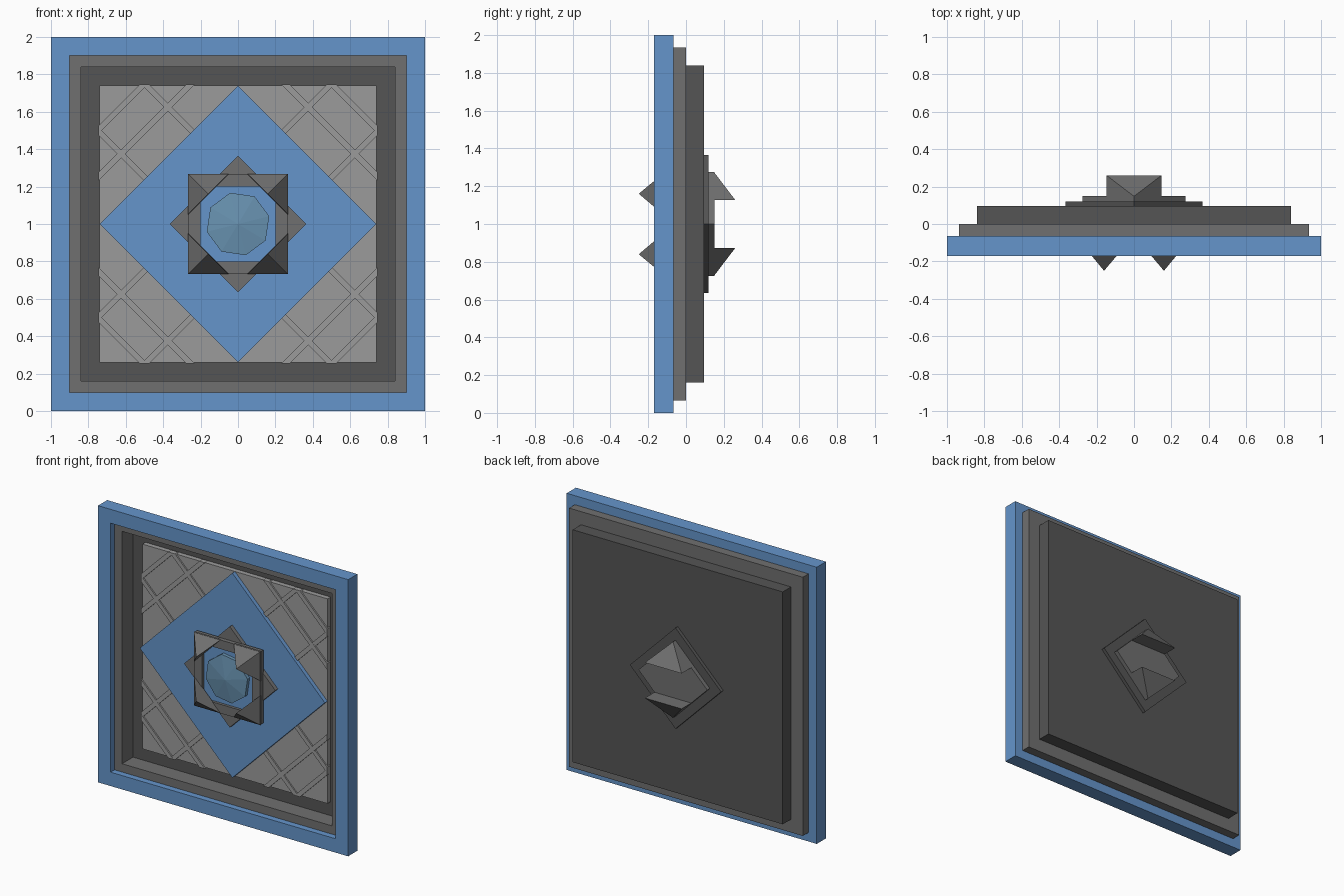
import bpy, bmesh, math

if "Cube" in bpy.data.objects:
    bpy.data.objects.remove(bpy.data.objects["Cube"])


def mat(name, c):
    m = bpy.data.materials.new(name)
    m.diffuse_color = (*c, 1)
    m.use_nodes = True
    m.node_tree.nodes["Principled BSDF"].inputs["Base Color"].default_value = m.diffuse_color
    return m


BLUE = mat("blue", (0.13, 0.30, 0.60))
GEM = mat("gem_blue", (0.14, 0.29, 0.44))
LIGHT = mat("light_grey", (0.33, 0.33, 0.33))
MID = mat("mid_grey", (0.16, 0.16, 0.16))
DARK = mat("dark_grey", (0.09, 0.09, 0.09))


def finish(name, bm, m):
    bmesh.ops.recalc_face_normals(bm, faces=bm.faces)
    me = bpy.data.meshes.new(name)
    bm.to_mesh(me)
    bm.free()
    me.materials.append(m)
    ob = bpy.data.objects.new(name, me)
    ob.location.z = 1
    bpy.context.collection.objects.link(ob)
    return ob


def add_prism(bm, pts, y0, y1):
    """Outline in x/z, extruded along y."""
    a = [bm.verts.new((x, y0, z)) for x, z in pts]
    b = [bm.verts.new((x, y1, z)) for x, z in pts]
    bm.faces.new(a)
    bm.faces.new(b[::-1])
    for i in range(len(pts)):
        j = (i + 1) % len(pts)
        bm.faces.new((a[i], a[j], b[j], b[i]))


def plate(name, pts, y0, y1, m):
    bm = bmesh.new()
    add_prism(bm, pts, y0, y1)
    return finish(name, bm, m)


def ngon(n, r, start):
    return [(r * math.cos(start + 2 * math.pi * i / n),
             r * math.sin(start + 2 * math.pi * i / n)) for i in range(n)]


def square(h):
    return [(-h, -h), (h, -h), (h, h), (-h, h)]


def diamond(r):
    return ngon(4, r, 0)


def ring(name, outer, inner, y0, y1, m):
    """Square frame with a square opening."""
    bm = bmesh.new()
    loops = [[bm.verts.new((x, y, z)) for x, z in square(h)]
             for h, y in ((outer, y0), (outer, y1), (inner, y1), (inner, y0))]
    for k in range(4):
        p, q = loops[k], loops[(k + 1) % 4]
        for i in range(4):
            j = (i + 1) % 4
            bm.faces.new((p[i], p[j], q[j], q[i]))
    return finish(name, bm, m)


# stepped frame and solid back
ring("outer_frame", 1.0, 0.9, -0.17, -0.065, BLUE)
ring("middle_frame", 0.935, 0.84, -0.125, 0.0, MID)
plate("back_board", square(0.84), 0.0, 0.095, DARK)
plate("front_panel", square(0.74), -0.035, 0.0, LIGHT)

# raised lattice in the four panel corners
H, W = 0.745, 0.022
bars = []
for s in (1.0, 1.25):
    a, b = s - W, s + W
    bars.append([(H, a - H), (H, b - H), (b - H, H), (a - H, H)])
a, b, s = 0.25 - W, 0.25 + W, 0.73
side = [(H, H - a), (H, H - b), ((s + b) / 2, (s - b) / 2), ((s + a) / 2, (s - a) / 2)]
bars += [side, [(z, x) for x, z in side]]
bm = bmesh.new()
for sx in (-1, 1):
    for sz in (-1, 1):
        for k, pts in enumerate(bars):
            add_prism(bm, [(x * sx, z * sz) for x, z in pts],
                      -0.046 if k < 2 else -0.045, -0.01)
finish("lattice", bm, LIGHT)

# large diamond with the layered star on it
plate("large_diamond", diamond(0.74), -0.065, -0.002, BLUE)
plate("star_diamond", diamond(0.365), -0.095, -0.06, MID)
ring("star_square", 0.265, 0.2, -0.125, -0.09, MID)
plate("star_floor", square(0.202), -0.105, -0.09, BLUE)

# pointed claws at the star square corners
bm = bmesh.new()
for sx in (-1, 1):
    for sz in (-1, 1):
        c, p, q, t, = [bm.verts.new((x * sx, y, z * sz)) for x, y, z in (
            (0.268, -0.12, 0.268), (0.268, -0.12, 0.05),
            (0.05, -0.12, 0.268), (0.16, -0.25, 0.16))]
        for f in ((c, p, q), (c, p, t), (c, q, t), (p, q, t)):
            bm.faces.new(f)
finish("star_claws", bm, MID)

# faceted eight-sided gem
bm = bmesh.new()
outline = ngon(8, 0.172, math.radians(14))
base = [bm.verts.new((x, -0.1, z)) for x, z in outline]
rim = [bm.verts.new((x, -0.13, z)) for x, z in outline]
tip = bm.verts.new((0, -0.15, 0))
bm.faces.new(base)
for i in range(8):
    j = (i + 1) % 8
    bm.faces.new((base[i], base[j], rim[j], rim[i]))
    bm.faces.new((rim[i], rim[j], tip))
finish("gem", bm, GEM)

# back boss: two diamond steps and a pair of hooked wedges
plate("back_diamond", diamond(0.365), 0.09, 0.12, DARK)
plate("back_inner_diamond", diamond(0.275), 0.115, 0.15, MID)
bm = bmesh.new()
for s in (-1, 1):
    top, l0, r0, l1, r1 = [bm.verts.new((x, y, z * s)) for x, y, z in (
        (0, 0.148, 0.275), (-0.147, 0.148, 0.128), (0.147, 0.148, 0.128),
        (-0.147, 0.26, 0.128), (0.147, 0.26, 0.128))]
    for f in ((top, l0, r0), (l0, r0, r1, l1), (top, l1, r1), (top, l0, l1), (top, r0, r1)):
        bm.faces.new(f)
finish("back_wedges", bm, MID)
